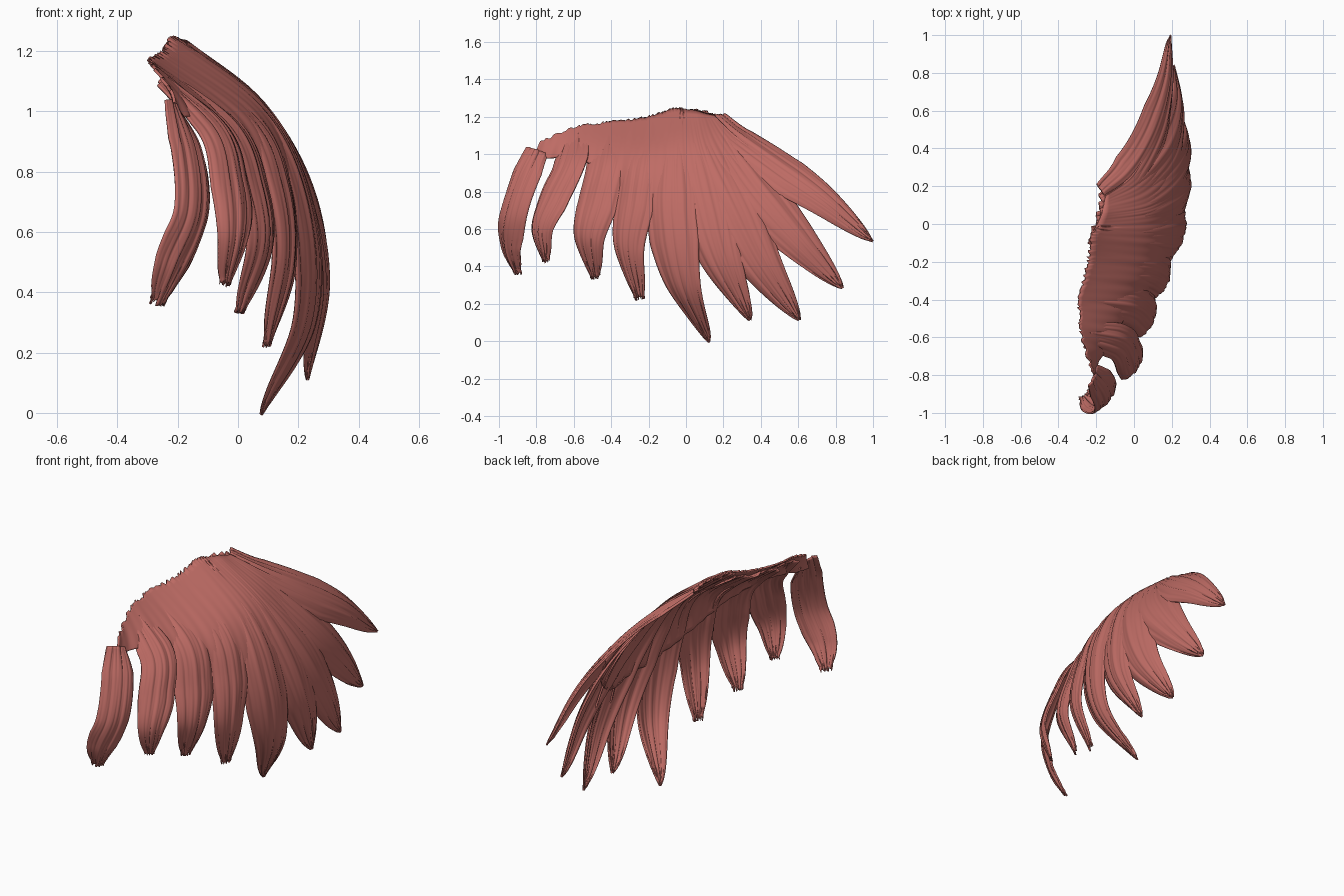
import bpy, math, random
from mathutils import Vector

if "Cube" in bpy.data.objects:
    bpy.data.objects.remove(bpy.data.objects["Cube"])

random.seed(4)
mat = bpy.data.materials.new("dusty red")
mat.diffuse_color = (0.52, 0.15, 0.13, 1)
mat.use_nodes = True
mat.node_tree.nodes["Principled BSDF"].inputs["Base Color"].default_value = mat.diffuse_color

# Feather centrelines, root to tip, ordered from front (-y) to back (+y)
LINES = [
    [(-.23, -.78, 1.06), (-.155, -.87, .87), (-.14, -.935, .67), (-.205, -.95, .5), (-.265, -.905, .365)],
    [(-.29, -.58, 1.14), (-.07, -.63, .95), (-.01, -.715, .77), (0, -.78, .6), (-.04, -.75, .43)],
    [(-.30, -.40, 1.165), (-.02, -.43, .96), (.07, -.48, .75), (.09, -.525, .55), (.01, -.485, .34)],
    [(-.26, -.22, 1.19), (.05, -.25, .97), (.15, -.28, .75), (.17, -.31, .5), (.10, -.25, .23)],
    [(-.23, -.06, 1.235), (.10, -.08, .98), (.24, -.08, .65), (.24, -.02, .3), (.08, .12, 0.005)],
    [(-.20, .01, 1.23), (.08, .04, 1.02), (.23, .10, .75), (.29, .19, .43), (.23, .34, .12)],
    [(-.18, .06, 1.225), (.08, .11, 1.02), (.24, .24, .74), (.29, .40, .42), (.23, .60, .12)],
    [(-.17, .11, 1.21), (.04, .20, 1.05), (.2, .38, .8), (.25, .60, .545), (.21, .83, .29)],
    [(-.16, .15, 1.20), (-.01, .27, 1.09), (.11, .48, .94), (.18, .735, .76), (.19, .99, .54)],
]
WIDTH = [.088, .098, .115, .112, .135, .15, .155, .145, .122]
TWIST = [.06, .05, .03, .02, .01, 0, 0, -.04, -.1]     # turns the outer feathers towards x
SHEET_END = [.1, .2, .3, .48, .5, .6, .62, .6, .58]  # how far the web reaches down each feather


def spline(pts, t):
    """Catmull-Rom through evenly spaced points, t in 0..1."""
    n = len(pts) - 1
    f = min(max(t, 0), 1) * n
    i = min(int(f), n - 1)
    u = f - i
    p1, p2 = pts[i], pts[i + 1]
    p0 = pts[i - 1] if i > 0 else 2 * p1 - p2
    p3 = pts[i + 2] if i + 2 <= n else 2 * p2 - p1
    return .5 * (2 * p1 + (p2 - p0) * u + (2 * p0 - 5 * p1 + 4 * p2 - p3) * u * u
                 + (3 * p1 - p0 - 3 * p2 + p3) * u ** 3)


LINES = [[Vector(p) for p in line] for line in LINES]
LAST = len(LINES) - 1


def wing(s, t):
    """Point on the fanned surface: s across feathers 0..1, t along them."""
    return spline([spline(line, t) for line in LINES], s)


def frame(i, t):
    """Tangent, side and outward normal at a feather centreline."""
    line = LINES[i]
    tan = (spline(line, t + .02) - spline(line, t - .02)).normalized()
    a, b = max(i - 1, 0), min(i + 1, LAST)
    side = spline(LINES[b], t) - spline(LINES[a], t) + Vector((TWIST[i] * t, 0, 0))
    side = (side - tan * side.dot(tan)).normalized()
    return tan, side, tan.cross(side).normalized()


def make_grid(name, rows, thick):
    n = len(rows[0])
    verts = [p for r in rows for p in r]
    faces = [(j * n + k, j * n + k + 1, (j + 1) * n + k + 1, (j + 1) * n + k)
             for j in range(len(rows) - 1) for k in range(n - 1)]
    me = bpy.data.meshes.new(name)
    me.from_pydata(verts, [], faces)
    me.materials.append(mat)
    me.polygons.foreach_set("use_smooth", [True] * len(me.polygons))
    ob = bpy.data.objects.new(name, me)
    bpy.context.collection.objects.link(ob)
    m = ob.modifiers.new("thickness", "SOLIDIFY")
    m.thickness = thick
    m.offset = 0
    return ob


# Long feathers: tapered, cambered strips with barb grooves and frayed tips
NA, NT = 32, 56
for i in range(LAST + 1):
    phase = [random.uniform(0, 6.28) for _ in range(3)]
    fray = [random.uniform(-.015, .012) for _ in range(NA + 1)]
    rows = []
    for j in range(NT + 1):
        t = j / NT
        if i < 4:
            t = .05 + .95 * t
        c = spline(LINES[i], t)
        tan, side, nor = frame(i, t)
        # front feathers stay broad and blunt, rear ones come to a point
        start, power, tip = (.45, .45, .05) if i < 4 else (.42, .62, .004)
        if i == 0:
            start, power, tip = .35, .4, .1
        w = WIDTH[i] * min(1, max((1 - t) / start, tip) ** power)
        if i > 3:
            w *= min(1, (.6 if i == LAST else .35) + 1.6 * t)
        else:
            w *= min(1, .6 + 2 * t)
        row = []
        for k in range(NA + 1):
            u = 2 * k / NA - 1
            groove = (math.sin(u * 9 + phase[0] + 2 * t) + .7 * math.sin(u * 17 + phase[1] - 3 * t)
                      + .6 * math.sin(u * 31 + phase[2] + 5 * t)) * .0026 * min(1, w / .06)
            off = groove - (.2 + .15 * t) * w * u * u + .05 * w * u + .004
            row.append(c + side * w * u + nor * off + tan * fray[k] * t ** 6)
        rows.append(row)
    make_grid("feather_%d" % (i + 1), rows, .009)

# Covert web joining the feather roots: ragged upper edge, lower edge tucked behind the feathers
NS, NR = 160, 20
rag = [random.uniform(-.025, .02) for _ in range(NS + 1)]
ends = [Vector((e, 0, 0)) for e in SHEET_END]
out = Vector((.8, -.1, .45)).normalized()
rows = []
for j in range(NR + 1):
    f = j / NR
    row = []
    for k in range(NS + 1):
        s = k / NS
        p = wing(s, f * spline(ends, s).x)
        p += out * (.002 * f * (math.sin(s * 95) + math.sin(s * 170 + 1)) + .012 - .034 * f * f)
        if s < .6:
            p += Vector((-.4, .2, .35)) * rag[k] * (1 - f) ** 6
        row.append(p)
    rows.append(row)
make_grid("covert_web", rows, .01)
